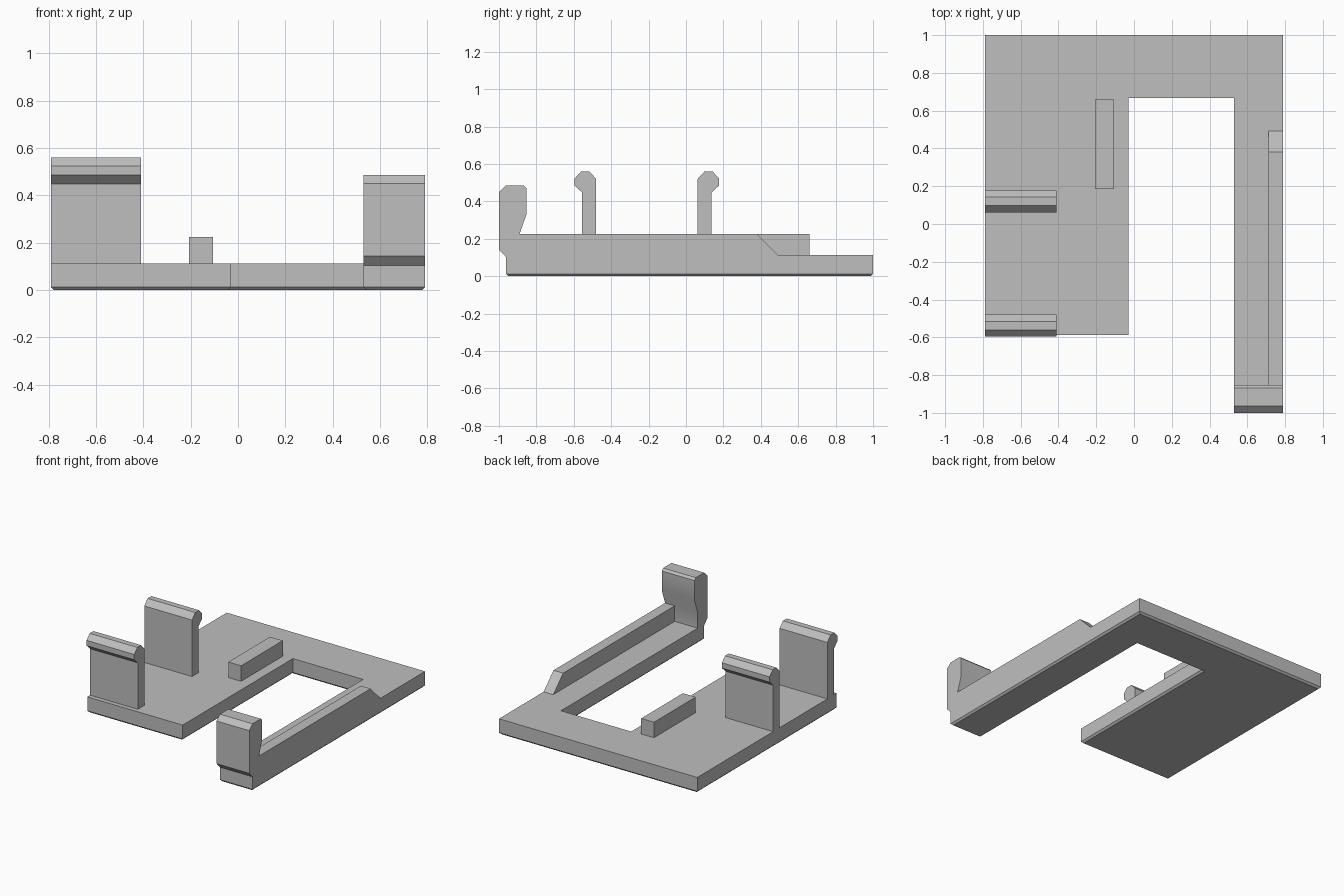
import bpy, bmesh, math
from mathutils import Vector

cube = bpy.data.objects.get("Cube")
if cube:
    bpy.data.objects.remove(cube, do_unlink=True)

grey = bpy.data.materials.new("plain_grey")
grey.use_nodes = True
COLOUR = (0.52, 0.52, 0.52, 1)
grey.diffuse_color = COLOUR
grey.node_tree.nodes["Principled BSDF"].inputs["Base Color"].default_value = COLOUR


def prism(name, outline, axis, start, end, foot=0):
    """Extrude a closed outline along axis: 'x' takes (y, z) points, 'z' takes (x, y)."""
    place = (lambda a, b: (start, a, b)) if axis == "x" else (lambda a, b: (a, b, start))
    step = Vector((end - start, 0, 0) if axis == "x" else (0, 0, end - start))
    bm = bmesh.new()
    face = bm.faces.new([bm.verts.new(place(a, b)) for a, b in outline])
    grown = bmesh.ops.extrude_face_region(bm, geom=[face], use_keep_orig=True)["geom"]
    bmesh.ops.translate(bm, vec=step, verts=[v for v in grown if isinstance(v, bmesh.types.BMVert)])
    bmesh.ops.recalc_face_normals(bm, faces=bm.faces)
    if foot:  # chamfer around the underside
        rim = [e for e in bm.edges if all(v.co.z < 0.001 for v in e.verts)]
        bmesh.ops.bevel(bm, geom=rim, offset=foot, segments=1, affect="EDGES")
    mesh = bpy.data.meshes.new(name)
    bm.to_mesh(mesh)
    bm.free()
    obj = bpy.data.objects.new(name, mesh)
    bpy.context.collection.objects.link(obj)
    mesh.materials.append(grey)
    return obj


DECK, RAIL, SIDE = 0.113, 0.225, 0.79

# U-shaped base plate with one short wide arm and one long narrow arm
prism("base_plate", [(-SIDE, 1), (-SIDE, -0.587), (-0.03, -0.587), (-0.03, 0.667),
                     (0.53, 0.667), (0.53, -0.963), (SIDE, -0.963), (SIDE, 1)],
      "z", 0, DECK, foot=0.013)

# Two snap clips facing away from each other
HOOK = [(0, DECK), (0, 0.52), (0.037, 0.56), (0.08, 0.56), (0.115, 0.523),
        (0.115, 0.485), (0.075, 0.447), (0.075, DECK)]
for name, origin, way in (("rear_clip", 0.062, 1), ("front_clip", -0.48, -1)):
    prism(name, [(origin + way * y, z) for y, z in HOOK], "x", -SIDE, -0.41)

# Stop block beside the opening
prism("stop_block", [(0.185, DECK), (0.185, RAIL), (0.66, RAIL), (0.66, DECK)],
      "x", -0.207, -0.105)

# Rail along the outer edge of the long arm, with a sloped rear end
prism("side_rail", [(-0.9, DECK), (-0.9, RAIL), (0.38, RAIL), (0.492, DECK)],
      "x", 0.713, SIDE)

# End stop at the tip of the long arm
end_stop = prism("end_stop", [(-0.963, DECK - 0.01), (-1, 0.143), (-1, 0.45), (-0.963, 0.485),
                              (-0.868, 0.485), (-0.853, 0.47), (-0.853, 0.33),
                              (-0.89, RAIL), (-0.89, DECK - 0.01)], "x", 0.53, SIDE)
bpy.ops.object.select_all(action="DESELECT")
end_stop.select_set(True)
bpy.context.view_layer.objects.active = end_stop
bpy.ops.object.shade_smooth_by_angle(angle=math.radians(30))
